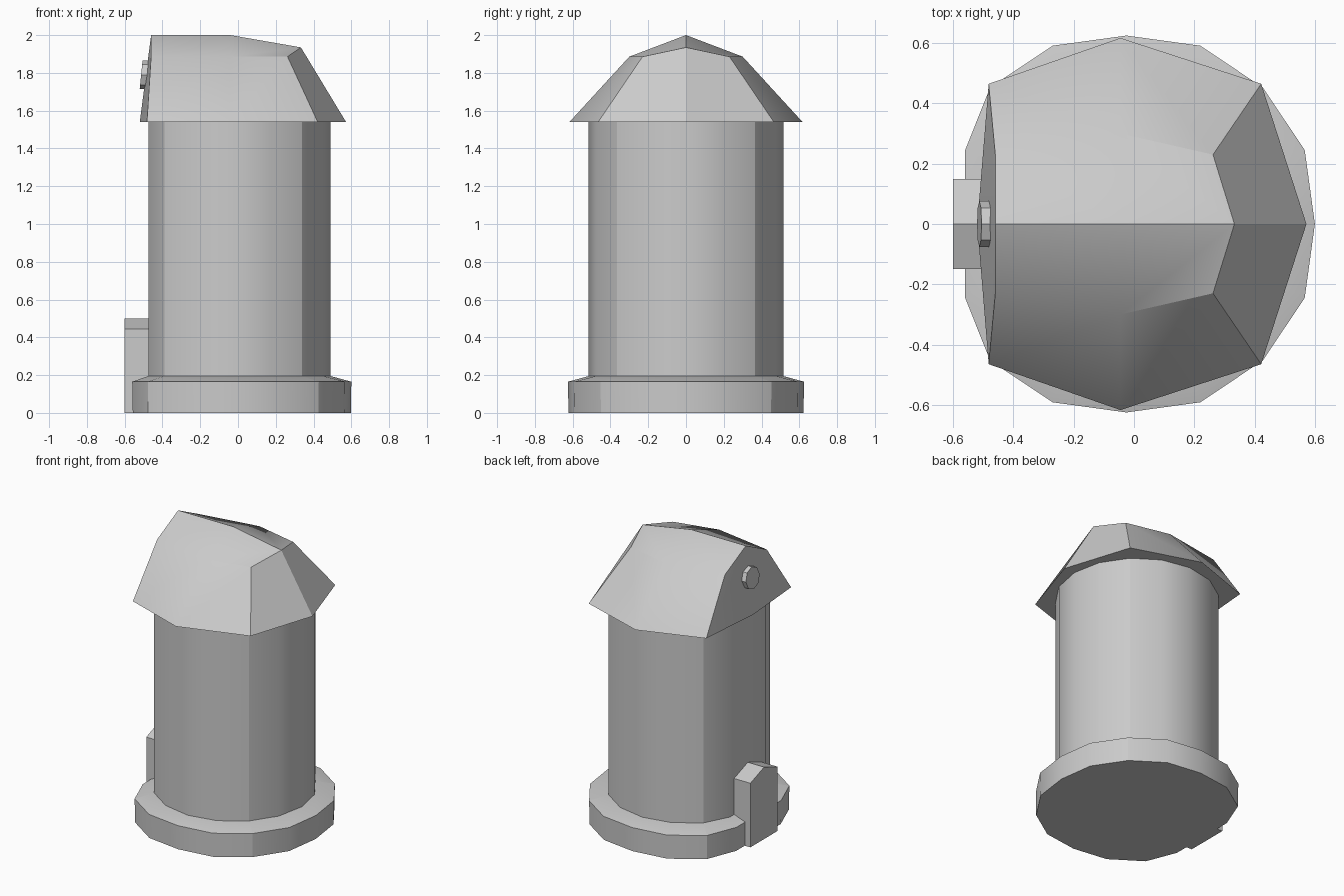
import bpy, bmesh, math

if "Cube" in bpy.data.objects:
    bpy.data.objects.remove(bpy.data.objects["Cube"])


def finish(name, bm, smooth=False, sharp_test=None):
    bmesh.ops.recalc_face_normals(bm, faces=bm.faces)
    for f in bm.faces:
        f.smooth = smooth
    for e in bm.edges:
        hard = len(e.link_faces) == 2 and e.calc_face_angle(0) > math.radians(30)
        e.smooth = not (hard or (sharp_test and sharp_test(e)))
    me = bpy.data.meshes.new(name)
    bm.to_mesh(me)
    bm.free()
    ob = bpy.data.objects.new(name, me)
    bpy.context.collection.objects.link(ob)
    return ob


def loft(name, rings, smooth=False, sharp_test=None):
    """Join matching rings of points with quads and cap both ends."""
    bm = bmesh.new()
    rows = [[bm.verts.new(p) for p in ring] for ring in rings]
    for a, b in zip(rows, rows[1:]):
        n = len(a)
        for i in range(n):
            j = (i + 1) % n
            bm.faces.new((a[i], a[j], b[j], b[i]))
    bm.faces.new(rows[0][::-1])
    bm.faces.new(rows[-1])
    return finish(name, bm, smooth, sharp_test)


CX = -0.025


def round_ring(r, z, left, bulge=1.0):
    """16-sided ring, flattened on the left, slightly fuller off the axes."""
    pts = []
    for i in range(16):
        a = i * math.pi / 8
        k = r if i % 4 == 0 else r * bulge
        pts.append((max(CX + k * math.cos(a), left), k * math.sin(a), z))
    return pts


def diagonal(e):
    # upright edges on the four diagonals are sharp
    p, q = (v.co for v in e.verts)
    return (abs(p.z - q.z) > 0.02
            and abs(abs(p.x - CX) - abs(p.y)) < 0.01)


# round plinth with sloped top
loft("base", [round_ring(0.622, 0, -0.557, 1.024),
              round_ring(0.625, 0.165, -0.56, 1.024),
              round_ring(0.515, 0.195, -0.475)], True, diagonal)

# tower wall
loft("tower_wall", [round_ring(0.515, 0.19, -0.475),
                    round_ring(0.515, 1.545, -0.475)], True, diagonal)

# faceted roof: eave points, shoulder points and ridge
bm = bmesh.new()
V = bm.verts.new
ridge = [V((-0.46, 0, 2)), V((-0.04, 0, 2)), V((0.333, 0, 1.935))]
tip, gable = V((0.572, 0, 1.54)), V((-0.52, 0, 1.54))
sides = []
for s in (1, -1):
    eave = [V((x, s * y, 1.54)) for x, y in ((-0.482, 0.465), (-0.045, 0.617), (0.422, 0.465))]
    shoulder = [V((x, s * y, 1.886)) for x, y in ((-0.46, 0.23), (-0.045, 0.3), (0.262, 0.23))]
    for i in (0, 1):
        bm.faces.new((eave[i], eave[i + 1], shoulder[i + 1], shoulder[i]))
        bm.faces.new((shoulder[i], shoulder[i + 1], ridge[i + 1], ridge[i]))
    bm.faces.new((eave[2], tip, ridge[2], shoulder[2]))
    bm.faces.new((eave[0], shoulder[0], ridge[0], gable))
    sides.append(eave)
bm.faces.new(sides[0] + [tip] + sides[1][::-1] + [gable])
finish("roof", bm, True)

# pointed door block
door = [(-0.15, 0), (0.15, 0), (0.15, 0.445), (0, 0.5), (-0.15, 0.445)]
loft("door", [[(x, y, z) for y, z in door] for x in (-0.6, -0.45)])

# small octagonal window on the gable, leaning with it
octagon = [(0.076 * math.cos(i * math.pi / 4), 0.076 * math.sin(i * math.pi / 4)) for i in range(8)]
loft("gable_window", [[(x + 0.1 * z, y, 1.79 + z) for y, z in octagon]
                      for x in (-0.513, -0.475)])
